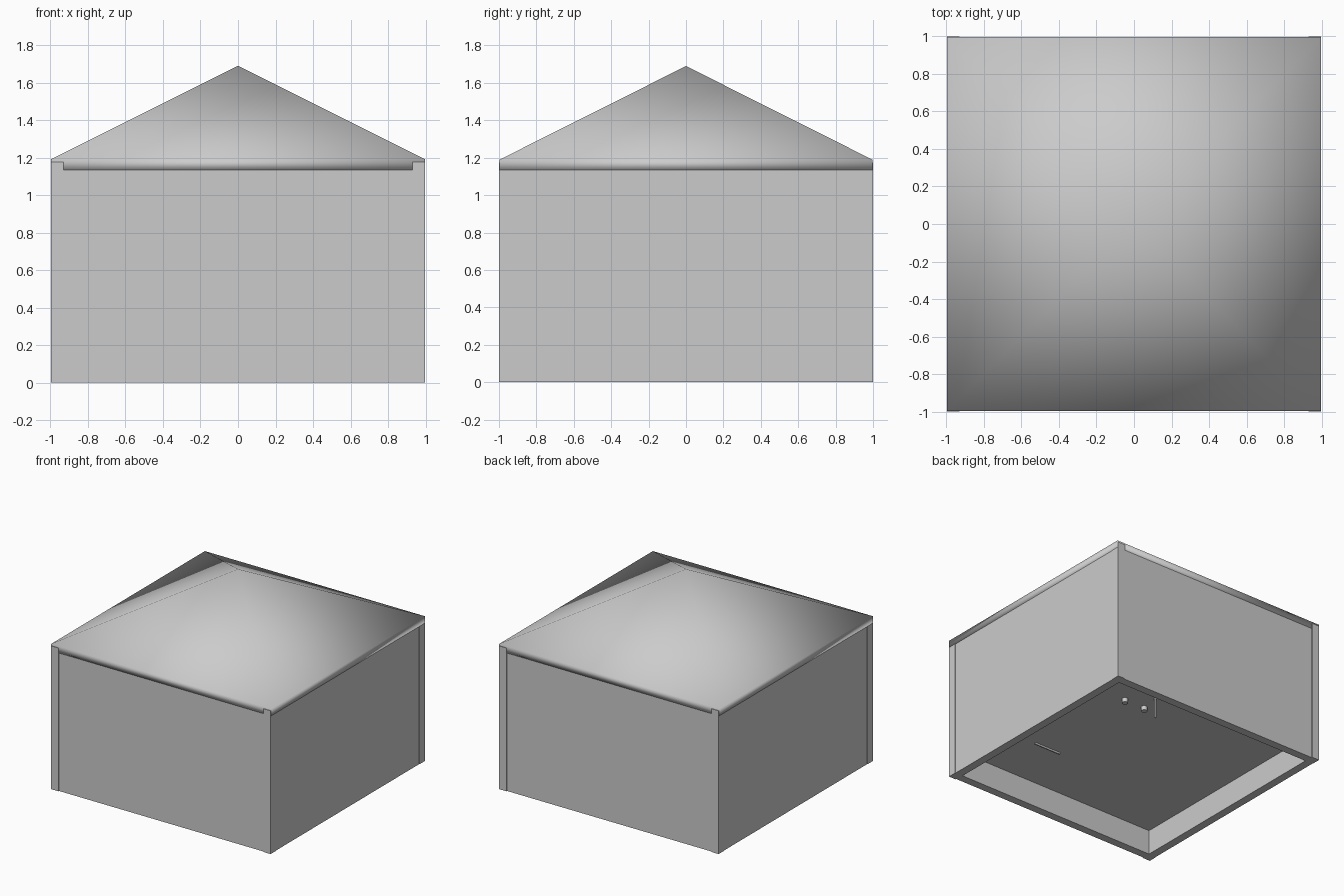
import bpy, bmesh
from mathutils import Vector

if "Cube" in bpy.data.objects:
    bpy.data.objects.remove(bpy.data.objects["Cube"])


def box(name, lo, hi):
    lo, hi = Vector(lo), Vector(hi)
    bpy.ops.mesh.primitive_cube_add(size=1, location=(lo + hi) / 2)
    ob = bpy.context.object
    ob.name = name
    ob.scale = hi - lo
    bpy.ops.object.transform_apply(location=False, rotation=False, scale=True)
    return ob


# Four walls, butted at the corners
for s, side in ((-1, "front"), (1, "back")):
    y = sorted((s * 0.925, s * 0.993))
    box(side + "_wall", (-0.93, y[0], 0), (0.93, y[1], 1.15))
for s, side in ((-1, "left"), (1, "right")):
    x = sorted((s * 0.925, s * 0.993))
    box(side + "_wall", (x[0], -0.93, 0), (x[1], 0.93, 1.15))

# Corner posts, standing slightly proud and lapping over the roof skirt
for sx in (-1, 1):
    for sy in (-1, 1):
        x = sorted((sx * 0.93, sx * 0.996))
        y = sorted((sy * 0.93, sy * 1.0))
        box("corner_post", (x[0], y[0], 0), (x[1], y[1], 1.175))

# Raised floor slab, seen from underneath
box("floor", (-0.93, -0.93, 0.205), (0.93, 0.93, 0.25))

# Smooth pyramid roof with a short skirt
bm = bmesh.new()
rings = [[bm.verts.new((x * 0.998, y * 0.996, z))
          for x, y in ((-1, -1), (1, -1), (1, 1), (-1, 1))] for z in (1.133, 1.19)]
apex = bm.verts.new((0, 0, 1.69))
bm.faces.new(rings[0][::-1])
for i in range(4):
    j = (i + 1) % 4
    bm.faces.new((rings[0][i], rings[0][j], rings[1][j], rings[1][i]))
    bm.faces.new((rings[1][i], rings[1][j], apex))
for f in bm.faces:
    f.smooth = True
mesh = bpy.data.meshes.new("roof")
bm.to_mesh(mesh)
bm.free()
bpy.context.collection.objects.link(bpy.data.objects.new("roof", mesh))

# Pipe stubs and thin rails below the floor
for x in (0.50, 0.31):
    bpy.ops.mesh.primitive_cylinder_add(vertices=16, radius=0.024, depth=0.05,
                                        location=(x, 0.49, 0.195))
    bpy.context.object.name = "pipe_stub"
    bpy.ops.object.shade_smooth_by_angle()
box("floor_rail", (0.355, -0.46, 0.19), (0.6, -0.45, 0.215))
box("hanging_rod", (0.33, 0.645, 0.03), (0.342, 0.657, 0.215))
